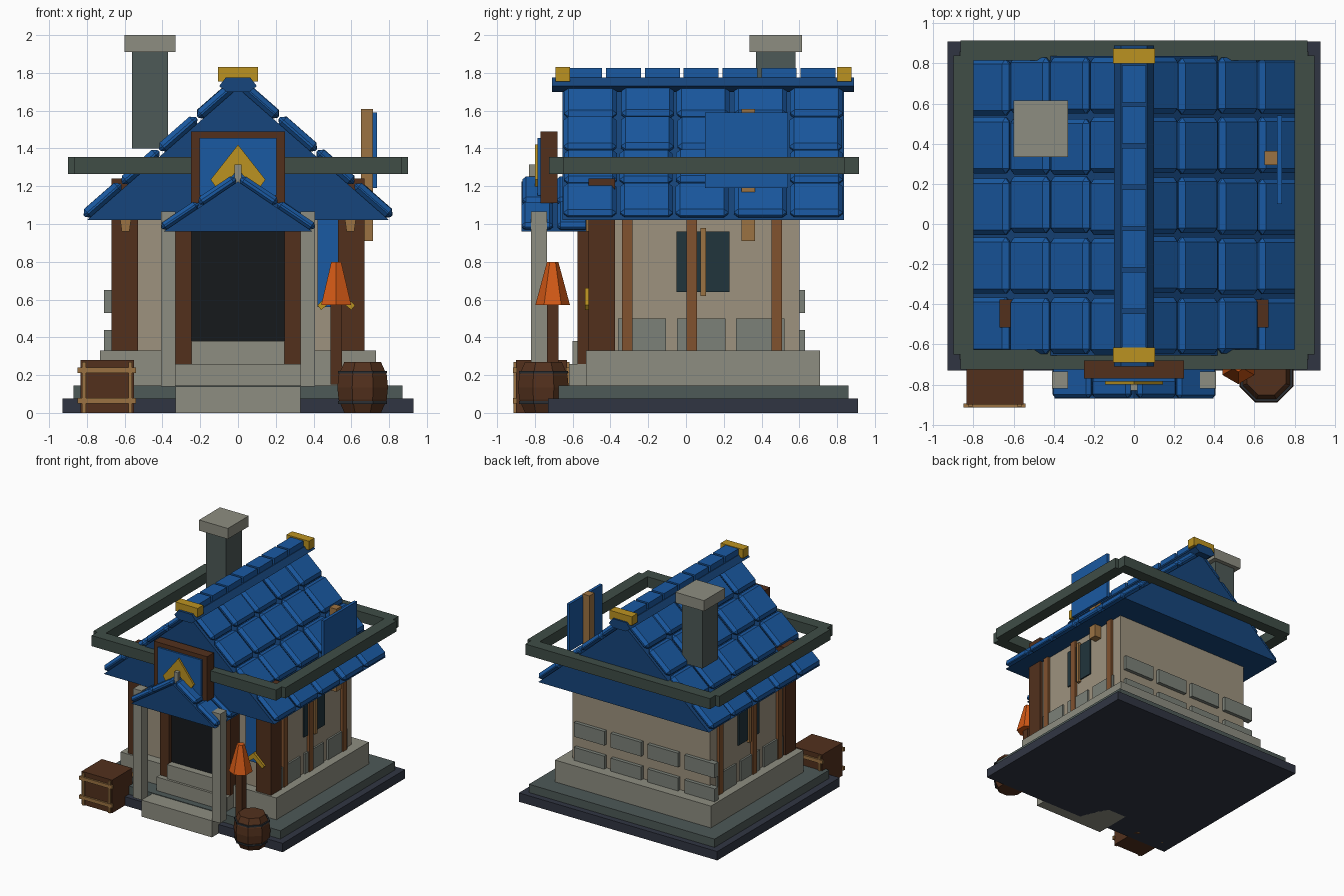
import bpy, bmesh, math, random
from mathutils import Matrix

if "Cube" in bpy.data.objects:
    bpy.data.objects.remove(bpy.data.objects["Cube"])

random.seed(4)
mats = {}
COL = dict(slate=(.03, .036, .055), moss=(.075, .1, .095), ring=(.05, .075, .062), stone=(.27, .27, .22),
           rock=(.2, .22, .19), wall=(.34, .29, .21), brown=(.085, .03, .012), timber=(.22, .085, .028),
           tan=(.33, .17, .055), roof=(.008, .06, .2), tile=(.01, .1, .36), gold=(.5, .29, .015),
           dark=(.008, .01, .012), glass=(.015, .035, .045), orange=(.65, .1, .008), iron=(.025, .03, .035))


def make(name, bm, col):
    bmesh.ops.recalc_face_normals(bm, faces=bm.faces)
    me = bpy.data.meshes.new(name)
    bm.to_mesh(me)
    bm.free()
    if col not in mats:
        mats[col] = bpy.data.materials.new(col)
        mats[col].diffuse_color = (*COL[col], 1)
    me.materials.append(mats[col])
    ob = bpy.data.objects.new(name, me)
    bpy.context.collection.objects.link(ob)
    return ob


def box(name, col, x0, x1, y0, y1, z0, z1):
    bm = bmesh.new()
    m = Matrix.Translation(((x0 + x1) / 2, (y0 + y1) / 2, (z0 + z1) / 2)) @ Matrix.Diagonal((x1 - x0, y1 - y0, z1 - z0, 1))
    bmesh.ops.create_cube(bm, size=1, matrix=m)
    return make(name, bm, col)


def pair(name, col, x0, x1, *rest):
    box(name + "_right", col, x0, x1, *rest)
    box(name + "_left", col, -x1, -x0, *rest)


def prism(name, col, pts, y0, y1):
    """Extrude an x-z profile along y."""
    bm = bmesh.new()
    f = bm.faces.new([bm.verts.new((x, y0, z)) for x, z in pts])
    g = bmesh.ops.extrude_face_region(bm, geom=[f])
    bmesh.ops.translate(bm, vec=(0, y1 - y0, 0), verts=[v for v in g["geom"] if isinstance(v, bmesh.types.BMVert)])
    return make(name, bm, col)


def lathe(name, col, rings, x, y, n):
    """Stack of n-sided rings (radius, z), capped at both ends."""
    bm = bmesh.new()
    loops = [[bm.verts.new((x + r * math.cos((i + .5) * math.tau / n), y + r * math.sin((i + .5) * math.tau / n), z))
              for i in range(n)] for r, z in rings]
    for a, b in zip(loops, loops[1:]):
        for i in range(n):
            bm.faces.new((a[i], a[(i + 1) % n], b[(i + 1) % n], b[i]))
    bm.faces.new(loops[0])
    bm.faces.new(loops[-1])
    return make(name, bm, col)


def gable_roof(name, half, z0, z1, y0, y1, rows, cols, thick, bevel):
    """Solid gable with chamfered tiles laid on both slopes."""
    prism(name + "_body", "roof", [(-half, z0), (half, z0), (0, z1)], y0, y1)
    ang = math.atan2(z1 - z0, half)
    pitch, wy = math.hypot(half, z1 - z0) / rows, (y1 - y0) / cols
    bm = bmesh.new()
    for s in (1, -1):
        for r in range(rows):
            for c in range(cols):
                t = (r + .5) / rows
                lift = thick * .45
                pos = (s * (half * (1 - t) + lift * math.sin(ang)), y0 + wy * (c + .5) + random.uniform(-.006, .006),
                       z0 + (z1 - z0) * t + lift * math.cos(ang))
                m = (Matrix.Translation(pos) @ Matrix.Rotation(s * ang, 4, 'Y')
                     @ Matrix.Diagonal((pitch * .97, wy * .94, thick * random.uniform(1, 1.15), 1)))
                bmesh.ops.create_cube(bm, size=1, matrix=m)
    mod = make(name + "_tiles", bm, "tile").modifiers.new("chamfer", 'BEVEL')
    mod.width, mod.segments = bevel, 1


# stepped base and foundation
box("base_slab", "slate", -.93, .93, -.73, .91, 0, .075)
box("base_tier", "moss", -.87, .87, -.675, .86, .075, .145)
box("foundation", "stone", -.73, .73, -.53, .71, .145, .33)

# walls, corner posts and side framing
box("walls", "wall", -.645, .645, -.45, .6, .33, 1.04)
pair("corner_post", "brown", .53, .67, -.515, -.375, .33, 1.24)
for s in (1, -1):
    prism(f"post_bracket_{s}", "tan", [(s * .595 - .02, .96), (s * .595 + .02, .96), (s * .595 + .03, 1.03), (s * .595 - .03, 1.03)], -.53, -.51)
for i, y in enumerate((-.31, .03, .48)):
    pair(f"side_timber_{i}", "timber", .62, .668, y - .028, y + .028, .33, 1.04)
pair("window", "glass", .62, .656, -.05, .23, .64, .96)
pair("window_bar", "tan", .64, .67, .077, .107, .62, .98)
for i in range(3):
    y = -.36 + i * .313
    pair(f"side_stone_{i}", "rock", .62, .66, y, y + .255, .33, .5)
for i in range(4):
    for j, (a, b) in enumerate(((.33, .44), (.53, .65))):
        x = -.71 + i * .345
        box(f"back_stone_{i}_{j}", "rock", x, x + .285, .58, .63, a, b)

# main roof, ridge and gold ridge ends
gable_roof("main_roof", .8, 1.02, 1.72, -.655, .836, 4, 5, .055, .024)
prism("ridge_beam", "roof", [(-.06, 1.7), (.06, 1.7), (.1, 1.73), (.065, 1.775), (-.065, 1.775), (-.1, 1.73)], -.71, .89)
for i in range(7):
    y = -.63 + i * .206
    box(f"ridge_cap_{i}", "tile", -.06, .06, y, y + .185, 1.765, 1.825)
for n, y in (("front", -.69), ("back", .8)):
    box(f"ridge_end_{n}", "gold", -.105, .105, y, y + .075, 1.755, 1.83)

# frame encircling the roof
for n, y in (("front", -.725), ("back", .815)):
    box(f"ring_beam_{n}", "ring", -.865, .865, y, y + .1, 1.265, 1.355)
pair("ring_beam", "ring", .8, .9, -.65, .84, 1.265, 1.355)

# chimney
box("chimney_shaft", "moss", -.56, -.37, .37, .58, 1.4, 1.91)
box("chimney_cap", "stone", -.6, -.33, .335, .615, 1.91, 2)

# entrance steps, door and porch
box("step_low", "stone", -.33, .33, -.82, -.5, 0, .14)
box("step_mid", "stone", -.33, .33, -.62, -.5, .14, .26)
box("step_top", "stone", -.245, .245, -.6, -.44, .26, .38)
box("door", "dark", -.25, .25, -.54, -.44, .38, 1.0)
pair("door_frame", "brown", .245, .33, -.575, -.44, .16, 1.0)
pair("porch_column", "stone", .33, .408, -.82, -.735, .14, 1.065)
gable_roof("porch_roof", .395, .96, 1.225, -.87, -.515, 2, 2, .045, .018)
box("porch_finial", "stone", -.018, .018, -.83, -.8, 1.22, 1.315)

# gable sign with chevron
box("sign_frame", "brown", -.25, .25, -.77, -.68, 1.11, 1.49)
box("sign_panel", "tile", -.205, .205, -.785, -.76, 1.15, 1.455)
prism("sign_chevron", "gold", [(0, 1.42), (.145, 1.235), (.1, 1.17), (0, 1.29), (-.1, 1.17), (-.145, 1.235)], -.8, -.78)

# side flag board on its post
box("flag_post", "tan", .65, .715, .295, .365, .91, 1.61)
box("flag_board", "tile", .712, .737, .1, .54, 1.19, 1.59)

# front banner with chevron
box("banner", "tile", .42, .62, -.5, -.46, .56, 1.03)
prism("banner_chevron", "gold", [(.52, .66), (.62, .57), (.6, .545), (.52, .61), (.44, .545), (.42, .57)], -.535, -.495)

# lamp
box("lamp_post", "brown", .49, .55, -.735, -.675, .15, .6)
lathe("lamp_shade", "orange", [(.092, .57), (.03, .8)], .52, -.706, 6)

# barrel with hoops
lathe("barrel", "brown", [(.105, 0), (.138, .07), (.145, .135), (.138, .2), (.105, .27)], .66, -.755, 8)
for i, z in enumerate((.055, .215)):
    lathe(f"barrel_hoop_{i}", "iron", [(.14, z - .007), (.14, z + .007)], .66, -.755, 8)

# crate with slats on front and back
box("crate", "brown", -.835, -.55, -.9, -.63, 0, .28)
for n, y in (("front", -.915), ("back", -.635)):
    for i, z in enumerate((.05, .21)):
        box(f"crate_rail_{n}_{i}", "tan", -.85, -.54, y, y + .02, z, z + .03)
    for i, x in enumerate((-.825, -.58)):
        box(f"crate_stile_{n}_{i}", "tan", x, x + .02, y + .003, y + .017, 0, .27)

for m in bpy.data.materials:
    if m.users and not m.is_grease_pencil:
        m.use_nodes = True
        m.node_tree.nodes["Principled BSDF"].inputs["Base Color"].default_value = m.diffuse_color
